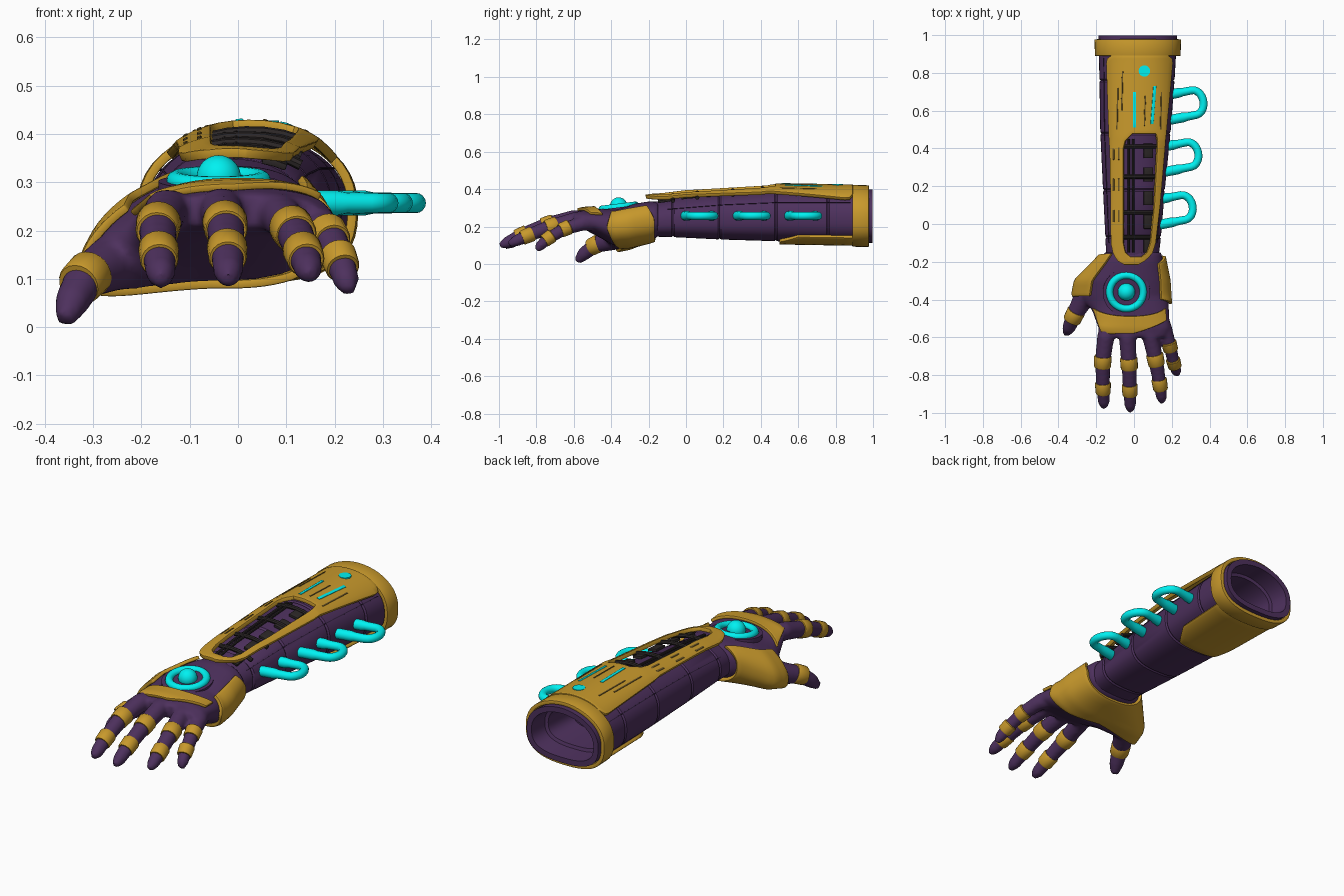
import bpy, bmesh
from math import sin, cos, pi, radians
from mathutils import Vector as V

if "Cube" in bpy.data.objects:
    bpy.data.objects.remove(bpy.data.objects["Cube"])


def material(name, rgb):
    m = bpy.data.materials.new(name)
    m.diffuse_color = (*rgb, 1)
    m.use_nodes = True
    m.node_tree.nodes["Principled BSDF"].inputs["Base Color"].default_value = m.diffuse_color
    return m


GOLD = material("gold", (.58, .32, .025))
DARKGOLD = material("dark_gold", (.16, .10, .02))
PURPLE = material("purple", (.075, .03, .11))
SEAM = material("seam", (.03, .014, .045))
CYAN = material("cyan", (0, .88, .88))
DARK = material("dark", (.025, .02, .02))


def lookup(table, y):
    """Interpolate rows whose first column rises."""
    y = min(max(y, table[0][0]), table[-1][0])
    for a, b in zip(table, table[1:]):
        if y <= b[0]:
            t = (y - a[0]) / (b[0] - a[0])
            return [p + (q - p) * t for p, q in zip(a[1:], b[1:])]


def finish(name, bm, mat, mods=(), angle=35):
    """Make an object, bake its modifiers and smooth it by angle."""
    bmesh.ops.remove_doubles(bm, verts=bm.verts, dist=1e-5)
    bmesh.ops.recalc_face_normals(bm, faces=bm.faces)
    me = bpy.data.meshes.new(name)
    bm.to_mesh(me)
    bm.free()
    ob = bpy.data.objects.new(name, me)
    bpy.context.collection.objects.link(ob)
    for kind, props in mods:
        m = ob.modifiers.new(kind, kind)
        for k, v in props.items():
            setattr(m, k, v)
    if mods:
        bpy.context.view_layer.update()
        dg = bpy.context.evaluated_depsgraph_get()
        me = bpy.data.meshes.new_from_object(ob.evaluated_get(dg))
        ob.modifiers.clear()
        ob.data = me
    me.materials.clear()
    me.materials.append(mat)
    me.polygons.foreach_set("use_smooth", [True] * len(me.polygons))
    me.set_sharp_from_angle(angle=radians(angle))
    return ob


def loft(bm, rings):
    rows = [[bm.verts.new(p) for p in r] for r in rings]
    n = len(rows[0])
    for a, b in zip(rows, rows[1:]):
        for i in range(n):
            j = (i + 1) % n
            bm.faces.new((a[i], a[j], b[j], b[i]))
    bm.faces.new(rows[0])
    bm.faces.new(rows[-1])


def tube(bm, path, n=16):
    """Tube through (x, y, z, radius) points."""
    pts, rings = [V(p[:3]) for p in path], []
    for i, p in enumerate(pts):
        t = (pts[min(i + 1, len(pts) - 1)] - pts[max(i - 1, 0)]).normalized()
        s = t.cross(V((0, 0, 1))).normalized()
        u = s.cross(t)
        rings.append([p + (s * cos(2 * pi * k / n) + u * sin(2 * pi * k / n)) * path[i][3] for k in range(n)])
    loft(bm, rings)


def shell(thick, bevel):
    mods = [("SOLIDIFY", dict(thickness=thick, offset=0))]
    if bevel:
        mods.append(("BEVEL", dict(width=bevel, segments=2, limit_method='ANGLE', angle_limit=radians(50))))
    return mods


def sheet(name, f, nu, nv, mat, thick, bevel=.004):
    """Thickened curved panel from f(u, v)."""
    bm = bmesh.new()
    g = [[bm.verts.new(f(i / nu, j / nv)) for j in range(nv + 1)] for i in range(nu + 1)]
    for i in range(nu):
        for j in range(nv):
            bm.faces.new((g[i][j], g[i + 1][j], g[i + 1][j + 1], g[i][j + 1]))
    return finish(name, bm, mat, shell(thick, bevel))


def power(v, e):
    return abs(v) ** e * (1 if v > 0 else -1)


# Forearm sections: y, centre x, centre z, half width, half height
ARM = [(-.22, -.01, .235, .135, .088), (-.1, -.005, .245, .145, .1), (.2, 0, .255, .165, .125),
       (.5, .008, .26, .187, .139), (.9, .02, .257, .205, .143), (1, .02, .255, .208, .143)]


def arm(y, a, off=0):
    """Flat-bottomed section that slopes in toward the top."""
    cx, cz, rx, rz = lookup(ARM, y)
    c, s = cos(a), sin(a)
    e = .78 if s < 0 else .87 + max(0, s) * (.2 if c < 0 else .1)
    return V((cx + (rx + off) * power(c, e), y, cz - .012 * c * c + (rz + off) * power(s, .87 if s > 0 else .78)))


# Forearm: grooved sleeve with hollow open end
stations = [(-.22, 0)]
for s in (-.07, .18, .48, .76):
    stations += [(s - .008, 0), (s, -.006), (s + .008, 0)]
stations += [(.998, 0), (.998, -.028), (.9, -.034), (.895, -.05), (.72, -.055)]
bm = bmesh.new()
loft(bm, [[arm(y, 2 * pi * k / 48, o) for k in range(48)] for y, o in stations])
finish("forearm_sleeve", bm, PURPLE)
for side, a in (("right", 30), ("left", 150)):
    sheet(side + "_sleeve_seam", lambda u, v: arm(-.1 + u * .98, radians(a + v * 1.5), .001), 48, 1, SEAM, .004, 0)

# Cuff ring and the panel under the elbow end
sheet("cuff", lambda u, v: arm(.89 + .088 * v, 2 * pi * u, .012), 48, 2, GOLD, .02)
sheet("under_panel", lambda u, v: arm((.5 + .1 * max(0, abs(u - .5) - .28) / .22) * (1 - v) + .9 * v,
      radians(-142 + 104 * u), .008), 24, 8, GOLD, .018)

# Top armour plate: y, left, opening left, opening right, right
PLATE = [(-.215, -.05, -.02, 0, .02), (-.195, -.085, -.02, .02, .055), (-.172, -.1, -.02, .04, .08),
         (-.15, -.11, -.045, .068, .097), (-.1, -.12, -.055, .085, .112), (.1, -.12, -.055, .105, .135),
         (.4, -.125, -.055, .12, .16), (.44, -.128, -.045, .122, .163), (.477, -.13, -.01, .115, .167),
         (.85, -.142, 0, .1, .2), (.875, -.138, 0, .1, .198), (.892, -.115, 0, .1, .175)]
CREST = [(-.22, .36), (0, .39), (.45, .42), (.9, .415)]


def plate(x, y, off=0):
    l, _, _, r = lookup(PLATE, y)
    d = x - (.025 if y > .4 else (l + r) / 2)
    return V((x, y, lookup(CREST, y)[0] - 1.4 * d * d - 28 * d ** 4 + off))


ys = sorted({r[0] for r in PLATE} | {i * .05 for i in range(-1, 17)})
bm = bmesh.new()
rows = []
for y in ys:
    l, a, b, r = lookup(PLATE, y)
    cuts = [p + (q - p) * k / 4 for p, q in ((l, a), (a, b), (b, r)) for k in range(4)] + [r]
    rows.append([bm.verts.new(plate(x, y)) for x in cuts])
for k in range(len(ys) - 1):
    for j in range(12):
        if not (4 <= j < 8 and -.173 < ys[k] < .47):
            bm.faces.new((rows[k][j], rows[k][j + 1], rows[k + 1][j + 1], rows[k + 1][j]))
finish("top_armour", bm, GOLD, shell(.02, .004))


def strip(name, x0, y0, x1, y1, w, mat, off=.009):
    sheet(name, lambda u, v: plate(x0 + (x1 - x0) * u + w * (v - .5), y0 + (y1 - y0) * u, off), 6, 1, mat, .008, .002)


# Lights, grooves and vents set in the armour
strip("left_light_strip", .003, .51, .003, .7, .016, CYAN)
strip("right_light_strip", .095, .53, .11, .73, .016, CYAN)
for i, (x, y0, y1) in enumerate(((-.065, .6, .81), (-.09, .5, .72), (.055, .52, .68), (.14, .5, .7))):
    strip(f"armour_groove_{i}", x, y0, x + .005, y1, .007, DARKGOLD)
for i in range(3):
    for x in (-.108, -.08):
        strip(f"armour_vent_{i}", x, .01 + .165 * i, x, .075 + .165 * i, .009, DARKGOLD)
bpy.ops.mesh.primitive_cylinder_add(vertices=32, radius=.03, depth=.02, location=plate(.055, .81, .003))
bpy.context.object.name = "round_light"
bpy.context.object.data.materials.append(CYAN)

# Dark framework inside the opening
bm = bmesh.new()
for x in (-.028, -.004):
    tube(bm, [(*plate(x, -.15 + i * .075, -.016), .007) for i in range(9)], 8)
for y in (-.07, .06, .25, .41):
    tube(bm, [(*plate(-.06 + .19 * i / 5, y, -.012), .011) for i in range(6)], 8)
finish("inner_framework", bm, DARK)
for i in range(5):
    y = -.15 + .125 * i
    sheet(f"inner_block_{i}", lambda u, v: plate(.05 + .05 * v, y + .075 * u, -.02), 3, 2, DARK, .014, .003)

# Three side hoops, thicker at the roots
for i, (x, y) in enumerate(((.143, .065), (.173, .345), (.2, .62))):
    c, s = cos(radians(11)), sin(radians(11))
    flat = [(-.03, -.066, .026), (.05, -.066, .026), (.07, -.066, .022), (.12, -.066, .021)]
    flat += [(.12 + .05 * sin(pi * k / 10), -.066 * cos(pi * k / 10), .021) for k in range(1, 10)]
    flat += [(p, -q, r) for p, q, r in flat[3::-1]]
    bm = bmesh.new()
    tube(bm, [(x + c * p - s * q, y + s * p + c * q, .257, r) for p, q, r in flat])
    finish(f"side_hoop_{i}", bm, CYAN)

# Palm sections: y, centre x, centre z, half width right, left, half height, thumb drop
PALM = [(-.6, .01, .24, .155, .17, .036, 0), (-.55, 0, .238, .19, .19, .05, 0),
        (-.45, -.01, .215, .195, .215, .08, .025), (-.38, -.03, .198, .21, .285, .102, .085),
        (-.3, -.025, .21, .2, .275, .108, .07), (-.2, -.005, .23, .16, .195, .104, .02),
        (-.15, 0, .238, .145, .155, .095, 0)]


def palm(y, a, off=0):
    cx, cz, rr, rl, rz, drop = lookup(PALM, y)
    c, s = power(cos(a), .87), power(sin(a), .87)
    return V((cx + ((rr if c > 0 else rl) + off) * c, y, cz + (rz + off) * s - (drop * c * c if c < 0 else 0)))


# Digit paths: x, y, z, radius
DIGITS = {
    "index": [(-.11, -.45, .235, .046), (-.15, -.6, .24, .046), (-.166, -.73, .207, .041),
              (-.164, -.87, .15, .036), (-.16, -.945, .11, .031), (-.158, -.975, .093, .016)],
    "middle": [(-.03, -.45, .24, .046), (-.035, -.6, .243, .046), (-.026, -.74, .21, .041),
               (-.022, -.88, .155, .036), (-.02, -.96, .113, .031), (-.02, -.994, .095, .016)],
    "ring": [(.05, -.45, .235, .045), (.085, -.59, .235, .044), (.115, -.72, .2, .04),
             (.137, -.85, .15, .035), (.146, -.915, .12, .03), (.149, -.947, .104, .016)],
    "little": [(.11, -.42, .22, .042), (.162, -.55, .218, .04), (.19, -.648, .188, .035),
               (.212, -.738, .136, .032), (.224, -.78, .097, .028), (.229, -.8, .074, .015)],
    "thumb": [(-.2, -.31, .165, .065), (-.265, -.39, .13, .058), (-.318, -.487, .1, .043),
              (-.345, -.55, .05, .036), (-.36, -.582, .013, .02)]}

# Hand: palm and digits fused into one skin
bm = bmesh.new()
loft(bm, [[palm(p[0], 2 * pi * k / 40) for k in range(40)] for p in PALM])
for path in DIGITS.values():
    tube(bm, path)
finish("hand", bm, PURPLE, [("REMESH", dict(mode='VOXEL', voxel_size=.01)),
                            ("SMOOTH", dict(factor=.5, iterations=5))], 60)

# Gold bands round the digits
for name, path in DIGITS.items():
    for i in ((2,) if name == "thumb" else (2, 3)):
        p, r = V(path[i][:3]), path[i][3]
        t = (V(path[i + 1][:3]) - V(path[i - 1][:3])).normalized()
        k = .85 if name == "little" else 1
        bm = bmesh.new()
        tube(bm, [(*(p + t * d * k), r + e) for d, e in
                  ((-.033, -.006), (-.033, .003), (-.028, .006), (.024, .004), (.03, .001), (.03, -.008))], 20)
        finish(f"{name}_band_{i - 1}", bm, GOLD)

# Palm-heel guard and knuckle plate
START = [(0, -.21), (.15, -.17), (.85, -.165), (1, -.155)]
END = [(0, -.4), (.18, -.425), (.5, -.34), (.8, -.385), (1, -.38)]
sheet("heel_guard", lambda u, v: palm(lookup(START, u)[0] * (1 - v) + lookup(END, u)[0] * v,
      radians(42 - 272 * u), .01), 48, 12, GOLD, .018)
sheet("knuckle_plate", lambda u, v: palm((-.445 - .17 * u * (1 - u)) * (1 - v) + (-.51 - .07 * min(1, u * 2)) * v,
      radians(32 + 122 * u), .009), 24, 8, GOLD, .016)

# Dial on the back of the hand
at, tilt = V((-.04, -.36, .3)), (radians(7), 0, 0)
bpy.ops.mesh.primitive_cylinder_add(vertices=48, radius=.125, depth=.04, location=at - V((0, 0, .018)), rotation=tilt)
bpy.context.object.name = "dial_base"
bpy.context.object.data.materials.append(PURPLE)
bpy.ops.mesh.primitive_torus_add(major_segments=48, minor_segments=14, major_radius=.089, minor_radius=.019,
                                 location=at + V((0, 0, .004)), rotation=tilt)
bpy.context.object.name = "dial_ring"
bpy.context.object.data.materials.append(CYAN)
bpy.ops.object.shade_smooth()
bpy.ops.mesh.primitive_uv_sphere_add(segments=32, ring_count=16, radius=.046, location=at + V((0, 0, .01)))
bpy.context.object.name = "dial_orb"
bpy.context.object.data.materials.append(CYAN)
bpy.ops.object.shade_smooth()
